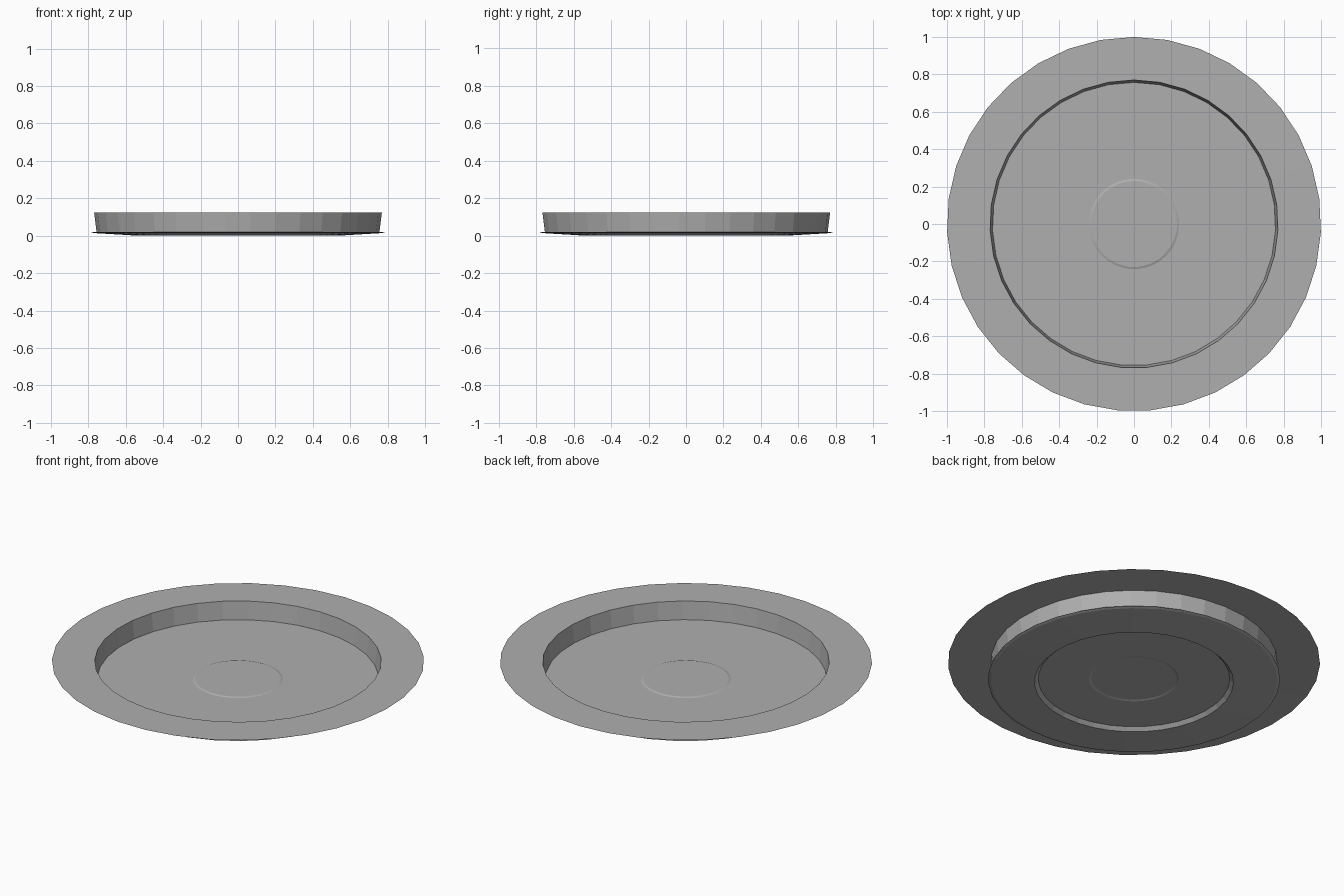
import bpy, bmesh
from math import sin, cos, tau

if "Cube" in bpy.data.objects:
    bpy.data.objects.remove(bpy.data.objects["Cube"])

SIDES = 35  # one corner points to +y, a flat edge faces the front

# Mid-grey metal
grey = bpy.data.materials.new("grey_metal")
grey.diffuse_color = (0.43, 0.43, 0.43, 1)
grey.use_nodes = True
grey.node_tree.nodes["Principled BSDF"].inputs["Base Color"].default_value = grey.diffuse_color


def lathe(name, profile):
    """Revolve a (radius, height) profile, listed from outside in, around z."""
    bm = bmesh.new()
    rings = []
    for r, z in profile:
        if r == 0:
            rings.append([bm.verts.new((0, 0, z))] * SIDES)
        else:
            rings.append([bm.verts.new((r * sin(tau * i / SIDES),
                                        r * cos(tau * i / SIDES), z))
                          for i in range(SIDES)])
    for a, b in zip(rings, rings[1:]):
        for i in range(SIDES):
            j = (i + 1) % SIDES
            corners = dict.fromkeys((a[i], b[i], b[j], a[j]))
            bm.faces.new(list(reversed(list(corners))))
    bmesh.ops.recalc_face_normals(bm, faces=bm.faces)
    # open sheets: make the inside of the dish face up
    if sum(f.normal.z * f.calc_area() for f in bm.faces) < -0.1:
        bmesh.ops.reverse_faces(bm, faces=bm.faces)
    mesh = bpy.data.meshes.new(name)
    bm.to_mesh(mesh)
    bm.free()
    mesh.materials.append(grey)
    obj = bpy.data.objects.new(name, mesh)
    bpy.context.collection.objects.link(obj)
    return obj


# Flat brim and slightly tapered side wall
lathe("brim_and_wall", [(1.0, 0.124), (0.77, 0.125), (0.757, 0.02)])

# Floor with its slightly raised centre disc
lathe("floor", [(0.785, 0.02), (0.515, 0.02), (0.242, 0.02),
                (0.23, 0.024), (0, 0.024)])

# Underside: thin lip, gentle slope to the foot edge, back up to the floor
lathe("foot", [(0.785, 0.019), (0.77, 0.014), (0.535, 0.0), (0.515, 0.02)])
